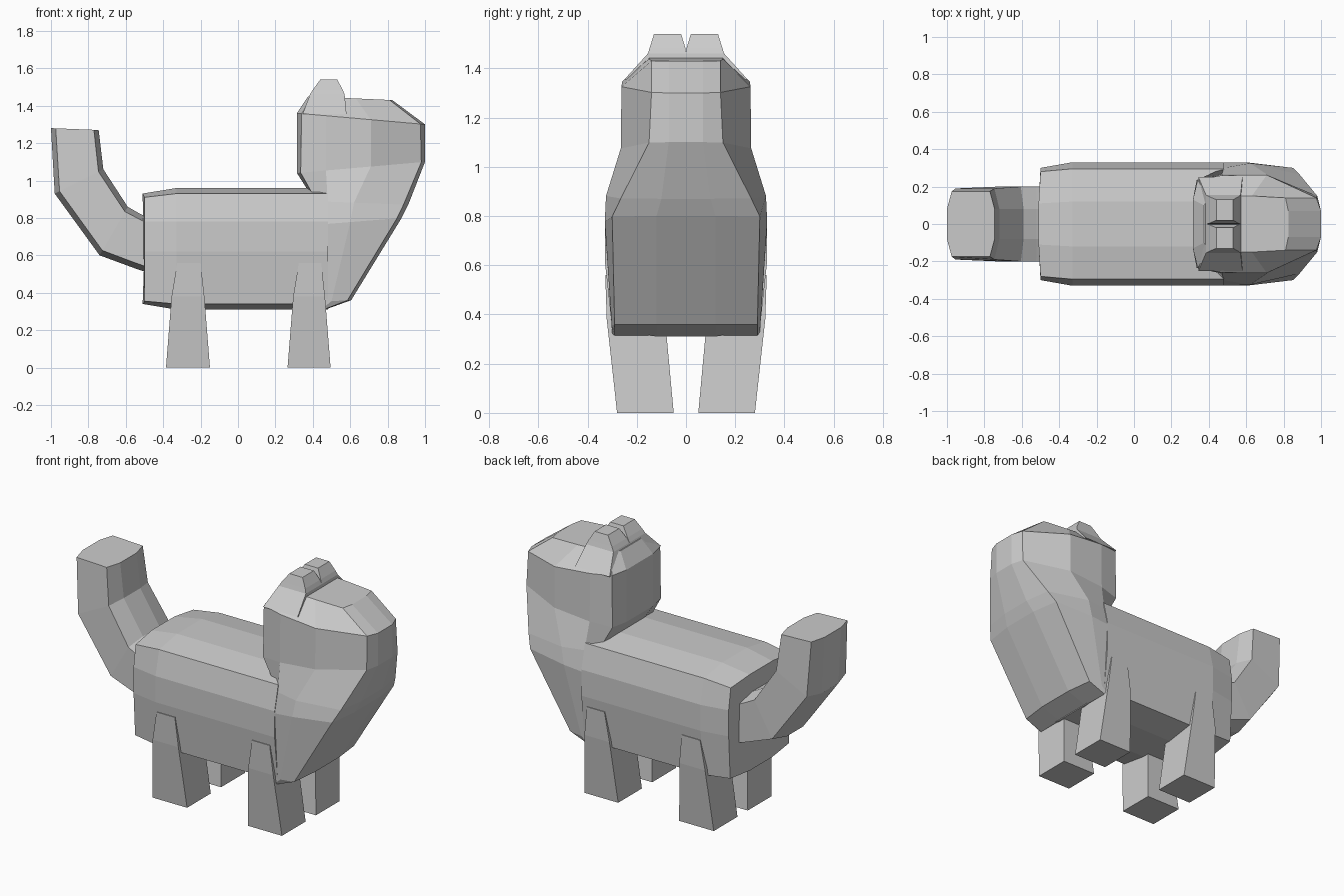
import bpy, bmesh

if "Cube" in bpy.data.objects:
    bpy.data.objects.remove(bpy.data.objects["Cube"])


def loft(name, rings, mirror=False):
    """Skin closed rings of equal length, cap both ends, optionally mirror in y."""
    bm = bmesh.new()
    for side in ((1, -1) if mirror else (1,)):
        vs = [[bm.verts.new((x, y * side, z)) for x, y, z in r] for r in rings]
        n = len(vs[0])
        for a, b in zip(vs, vs[1:]):
            for i in range(n):
                j = (i + 1) % n
                bm.faces.new((a[i], a[j], b[j], b[i]))
        bm.faces.new(vs[0])
        bm.faces.new(vs[-1])
    bmesh.ops.recalc_face_normals(bm, faces=bm.faces)
    me = bpy.data.meshes.new(name)
    bm.to_mesh(me)
    bm.free()
    ob = bpy.data.objects.new(name, me)
    bpy.context.collection.objects.link(ob)
    return ob


def both_sides(half):
    """Complete a half ring (y > 0) with its reflection."""
    return half + [(x, -y, z) for x, y, z in reversed(half)]


def box_ring(x0, x1, y0, y1, z):
    return [(x0, y0, z), (x1, y0, z), (x1, y1, z), (x0, y1, z)]


# Torso: chamfered cross-section swept along x
section = [(.12, .96), (.295, .93), (.33, .78), (.33, .62), (.30, .34), (.12, .31)]
rear = [(.11, .93), (.28, .91), (.30, .78), (.30, .62), (.285, .355), (.11, .34)]
torso = [both_sides([(-.51 if i in (0, 5) else -.50, y, z) for i, (y, z) in enumerate(rear)])]
for x in (-.33, .36, .48):
    torso.append(both_sides([(x, y, z) for y, z in section]))
loft("torso", torso)

# Chest, neck and head: rings stacked upward, (z back, z front, half outline)
stack = [
    (.31, .315, [(.48, .12), (.47, .29), (.45, .30), (.42, .30), (.40, .28), (.38, .12)]),
    (.35, .36, [(.605, .12), (.585, .29), (.50, .302), (.44, .302), (.40, .28), (.38, .12)]),
    (.76, .80, [(.875, .12), (.85, .30), (.60, .33), (.48, .33), (.40, .29), (.38, .12)]),
    (.89, .87, [(.91, .10), (.885, .265), (.62, .325), (.48, .30), (.42, .24), (.41, .11)]),
    (1.04, 1.10, [(1.0, .07), (.98, .15), (.71, .265), (.47, .265), (.335, .235), (.315, .13)]),
    (1.36, 1.30, [(1.0, .07), (.975, .14), (.71, .262), (.47, .26), (.34, .235), (.315, .13)]),
    (1.45, 1.43, [(.825, .07), (.81, .14), (.63, .15), (.50, .15), (.40, .14), (.375, .10)]),
]
rings = []
for zb, zf, pts in stack:
    xf, xb = pts[0][0], pts[-1][0]
    rings.append(both_sides([(x, y, zb + (zf - zb) * (x - xb) / (xf - xb)) for x, y in pts]))
loft("chest_and_head", rings)

# Ears: pair of tapered blocks blending into the skull
loft("ears", [box_ring(.345, .58, .0, .25, 1.355),
              box_ring(.385, .57, .0, .155, 1.46),
              box_ring(.40, .56, .003, .147, 1.485),
              box_ring(.44, .53, .02, .13, 1.54)], mirror=True)

# Legs: tapered upward, sunk into the torso flanks
for name, x0, x1 in (("hind_legs", -.385, -.15), ("front_legs", .265, .495)):
    loft(name, [box_ring(x0, x1, .05, .28, 0),
                box_ring(x0 + .03, x1 - .03, .085, .322, .38),
                box_ring(x0 + .06, x1 - .05, .11, .328, .56)], mirror=True)

# Tail: curved sweep; outer and inner edges bulge slightly at the middle
outer = [(-.46, .50), (-.55, .53), (-.74, .60), (-.98, .93), (-1.0, 1.28)]
inner = [(-.46, .79), (-.52, .82), (-.59, .86), (-.72, 1.06), (-.745, 1.27)]
widths = [.20, .20, .20, .19, .175]
tail = []
for (xo, zo), (xi, zi), w in zip(outer, inner, widths):
    dx, dz = (xi - xo) * .1, (zi - zo) * .1
    tail.append(both_sides([(xo, .08, zo), (xo + dx, w, zo + dz),
                            (xi - dx, w, zi - dz), (xi, .08, zi)]))
loft("tail", tail)
